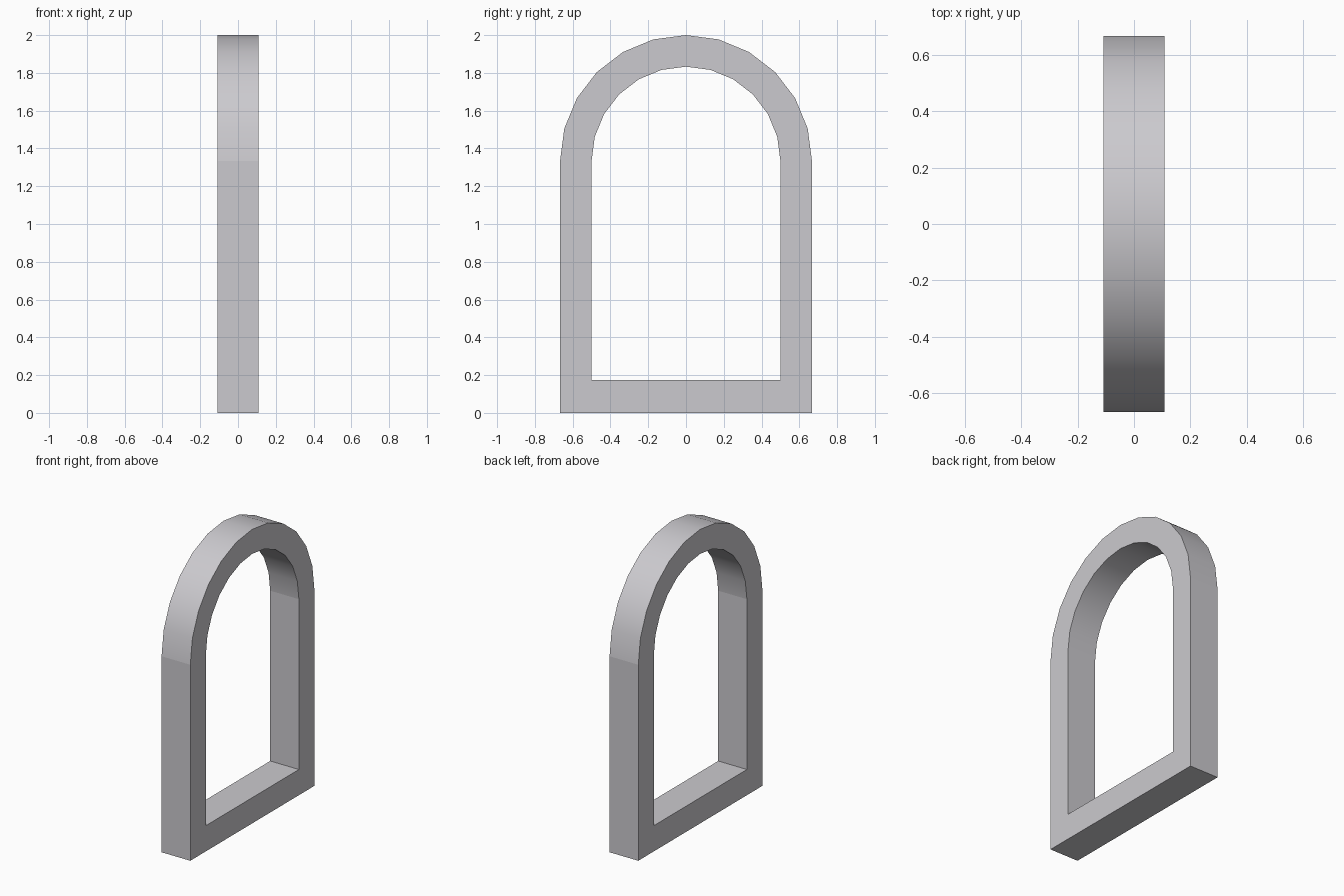
import bpy, bmesh
from math import sin, cos, pi

cube = bpy.data.objects.get("Cube")
if cube:
    bpy.data.objects.remove(cube, do_unlink=True)

HALF_DEPTH = 0.108
SPRING = 1.333      # height where the arch begins
SEGMENTS = 12

# Warm-neutral grey
grey = bpy.data.materials.new("light grey")
colour = (0.60, 0.59, 0.62, 1)
grey.diffuse_color = colour
grey.use_nodes = True
grey.node_tree.nodes["Principled BSDF"].inputs["Base Color"].default_value = colour


def arch_profile(radius, sill):
    """Closed (y, z) outline: two sill corners, then the arch from right to left."""
    arc = [(radius * cos(pi * i / SEGMENTS), SPRING + radius * sin(pi * i / SEGMENTS))
           for i in range(SEGMENTS + 1)]
    return [(-radius, sill), (radius, sill)] + arc


def ring(bm, profile, x):
    return [bm.verts.new((x, y, z)) for y, z in profile]


# Arched frame: outer and inner outlines, bridged on all four sides
bm = bmesh.new()
outer, inner = arch_profile(0.667, 0), arch_profile(0.5, 0.175)
rings = [ring(bm, outer, -HALF_DEPTH), ring(bm, outer, HALF_DEPTH),
         ring(bm, inner, HALF_DEPTH), ring(bm, inner, -HALF_DEPTH)]
count = len(outer)
for r in range(4):
    a, b = rings[r], rings[(r + 1) % 4]
    for i in range(count):
        j = (i + 1) % count
        face = bm.faces.new((a[i], a[j], b[j], b[i]))
        # Only the curved inner and outer surfaces are smooth
        face.smooth = r in (0, 2) and 2 <= i < count - 1
bmesh.ops.recalc_face_normals(bm, faces=bm.faces)

mesh = bpy.data.meshes.new("arched_frame")
bm.to_mesh(mesh)
bm.free()
mesh.materials.append(grey)
frame = bpy.data.objects.new("arched_frame", mesh)
bpy.context.collection.objects.link(frame)
